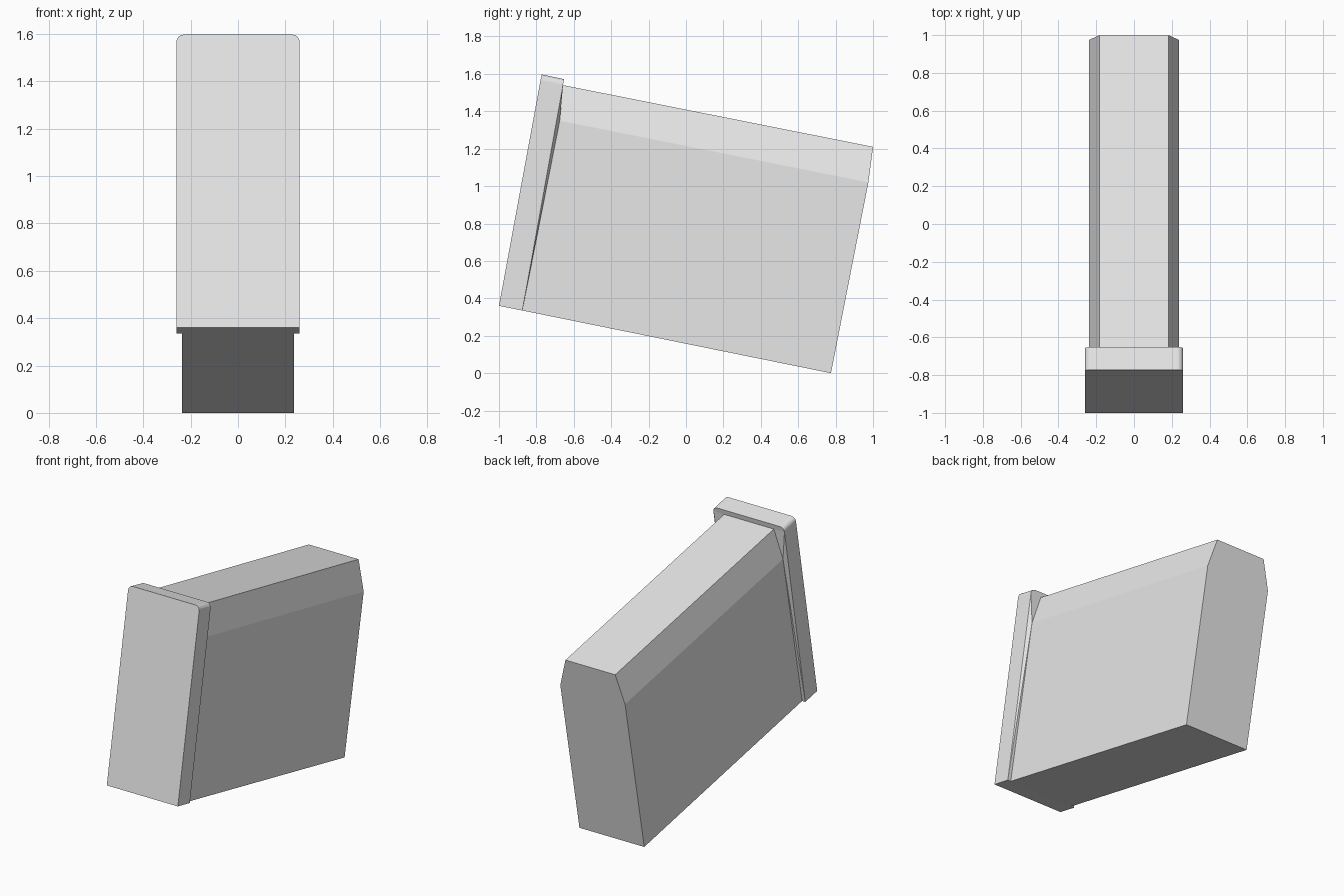
import bpy, bmesh, math
from mathutils import Vector

cube = bpy.data.objects.get("Cube")
if cube:
    bpy.data.objects.remove(cube, do_unlink=True)

grey = bpy.data.materials.new("light grey")
grey.use_nodes = True
colour = (0.8, 0.8, 0.8, 1)
grey.diffuse_color = colour
grey.node_tree.nodes["Principled BSDF"].inputs["Base Color"].default_value = colour


def mirrored(half):
    """Close a right-hand outline, listed bottom to top, across x = 0."""
    return half + [Vector((-p.x, p.y, p.z)) for p in reversed(half)]


def add_ring(bm, points):
    verts = [bm.verts.new(p) for p in points]
    return [bm.edges.new((verts[i - 1], verts[i])) for i in range(len(verts))], verts


def finish(bm, name):
    bmesh.ops.recalc_face_normals(bm, faces=bm.faces)
    mesh = bpy.data.meshes.new(name)
    bm.to_mesh(mesh)
    bm.free()
    mesh.materials.append(grey)
    obj = bpy.data.objects.new(name, mesh)
    bpy.context.collection.objects.link(obj)


def body_outline(points):
    widths = (0.237, 0.237, 0.182)
    return mirrored([Vector((w, y, z)) for w, (y, z) in zip(widths, points)])


def plate_outline(bottom, top, width=0.26, radius=0.03, steps=4):
    low, high = Vector((0, *bottom)), Vector((0, *top))
    up = (high - low).normalized()
    half = [low + Vector((width, 0, 0))]
    for i in range(steps + 1):
        a = math.radians(90) * i / steps
        half.append(high + Vector((width - radius + radius * math.cos(a), 0, 0))
                    + up * radius * (math.sin(a) - 1))
    return mirrored(half)


body_front = body_outline([(-0.875, 0.335), (-0.675, 1.35), (-0.658, 1.54)])
body_back = body_outline([(0.775, 0), (0.975, 1.02), (1.0, 1.21)])

# Long tilted body with tapered upper sides
bm = bmesh.new()
front, front_verts = add_ring(bm, body_front)
back, back_verts = add_ring(bm, body_back)
bmesh.ops.bridge_loops(bm, edges=front + back)
bm.faces.new(front_verts)
bm.faces.new(back_verts)
finish(bm, "body")

# Wider front plate with rounded top corners, its rear rim sloping to the body
bm = bmesh.new()
face, face_verts = add_ring(bm, plate_outline((-1, 0.36), (-0.772, 1.597)))
rim, _ = add_ring(bm, plate_outline((-0.875, 0.335), (-0.652, 1.572)))
inner, inner_verts = add_ring(bm, body_front)
bmesh.ops.bridge_loops(bm, edges=face + rim)
bmesh.ops.bridge_loops(bm, edges=rim + inner)
bm.faces.new(face_verts)
bm.faces.new(inner_verts)
finish(bm, "front_plate")
